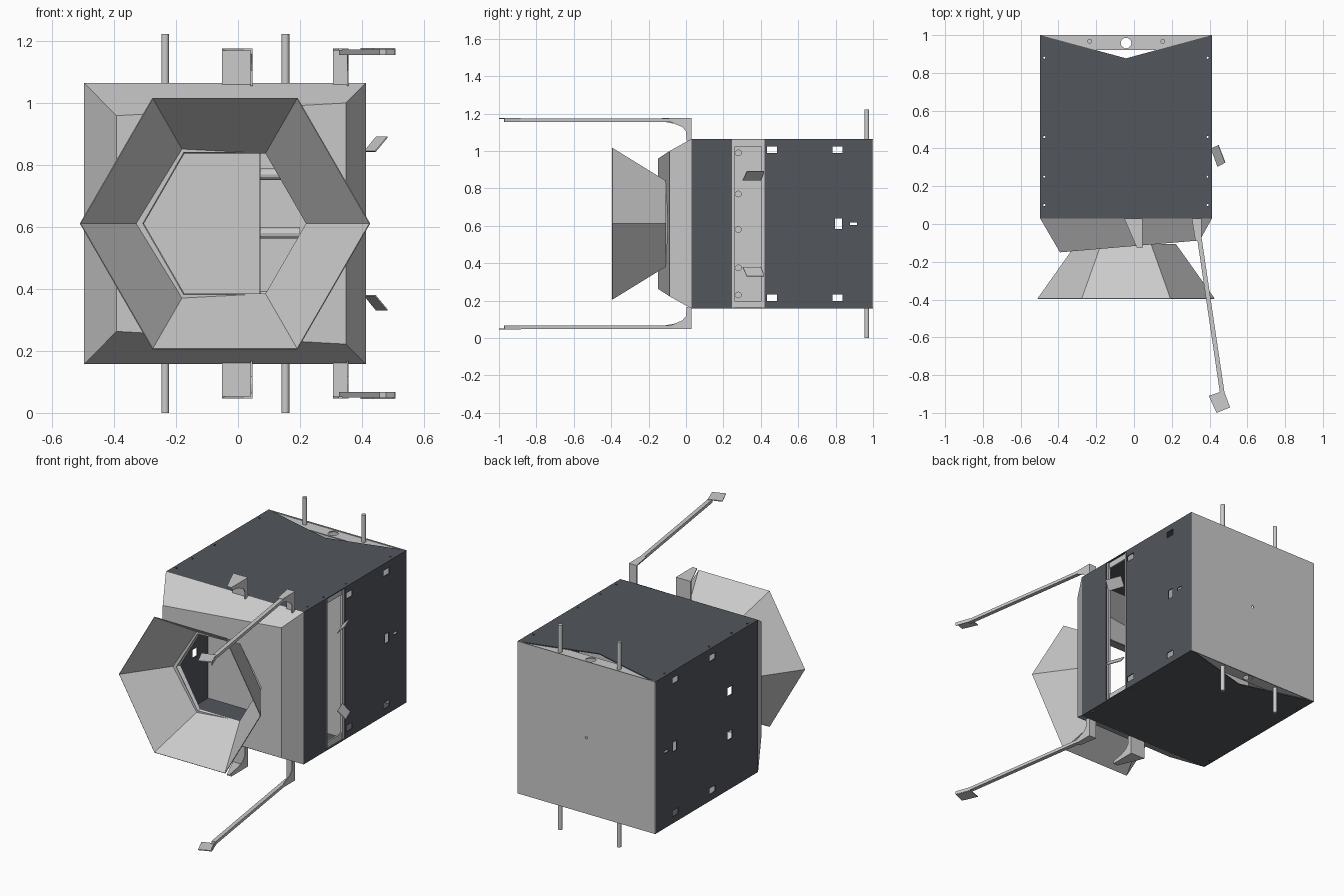
import bpy, bmesh
from math import cos, sin, pi
from mathutils import Vector

if "Cube" in bpy.data.objects:
    bpy.data.objects.remove(bpy.data.objects["Cube"])

MID = 0.611          # height of the horizontal symmetry plane
X0, X1, Y0, Y1, Z0, Z1 = -0.497, 0.413, 0.03, 1.0, 0.157, 1.065
CX = -0.042          # centre of body and cone

dark = bpy.data.materials.new("dark_panel")
dark.diffuse_color = (0.085, 0.095, 0.11, 1)
dark.use_nodes = True
dark.node_tree.nodes["Principled BSDF"].inputs["Base Color"].default_value = dark.diffuse_color


def mesh_obj(name, verts, faces, thick=0.0, mat=None, offset=0.0):
    me = bpy.data.meshes.new(name)
    me.from_pydata(verts, [], faces)
    bm = bmesh.new()
    bm.from_mesh(me)
    bmesh.ops.recalc_face_normals(bm, faces=bm.faces)
    bm.to_mesh(me)
    bm.free()
    ob = bpy.data.objects.new(name, me)
    bpy.context.collection.objects.link(ob)
    if mat:
        me.materials.append(mat)
    if thick:
        m = ob.modifiers.new("sheet", 'SOLIDIFY')
        m.thickness, m.offset = thick, offset
    return ob


def prism(name, pts, axis, a, b, mat=None):
    """Extrude a 2D outline along an axis from a to b."""
    n = len(pts)

    def place(p, t):
        q = list(p)
        q.insert(axis, t)
        return q
    verts = [place(p, a) for p in pts] + [place(p, b) for p in pts]
    faces = [list(range(n)), list(range(n, 2 * n))]
    faces += [[i, (i + 1) % n, n + (i + 1) % n, n + i] for i in range(n)]
    return mesh_obj(name, verts, faces, mat=mat)


def box(name, lo, hi, mat=None):
    return prism(name, [(lo[0], lo[1]), (hi[0], lo[1]), (hi[0], hi[1]), (lo[0], hi[1])],
                 2, lo[2], hi[2], mat)


def ngon(u, v, r, n):
    return [(u + r * cos(2 * pi * i / n), v + r * sin(2 * pi * i / n)) for i in range(n)]


def cut(ob, cutters):
    for c in cutters:
        c.hide_render = True
        c.hide_viewport = True
        m = ob.modifiers.new("cut", 'BOOLEAN')
        m.object, m.operation, m.solver = c, 'DIFFERENCE', 'EXACT'


def flip(ob, name):
    """Copy mirrored about the mid-height plane."""
    me = ob.data.copy()
    for v in me.vertices:
        v.co.z = 2 * MID - v.co.z
    me.flip_normals()
    c = ob.copy()
    c.data, c.name = me, name
    bpy.context.collection.objects.link(c)
    return c


def window(x, y, z, w, h):
    return box("window_cutter", (x - .03, y - w / 2, z - h / 2), (x + .03, y + w / 2, z + h / 2))


T = 0.005
# Top and bottom skins with notched rear edge and small fixing holes
outline = [(X0, Y0), (X1, Y0), (X1, Y1), (CX, 0.877), (X0, Y1)]
top = prism("top_panel", outline, 2, Z1 - T, Z1, dark)
holes = [prism("hole_cutter", ngon(x, y, 0.006, 8), 2, 0.1, 1.1)
         for x in (-0.475, 0.39) for y in (0.1, 0.25, 0.46, 0.88)]
cut(top, holes)
flip(top, "bottom_panel")

# Rear flanges with a central port, under the notches
flange = box("top_rear_flange", (X0 + T, 0.92, Z1 - 2 * T), (X1 - T, Y1 - T, Z1 - T))
cut(flange, [prism("port_cutter", ngon(CX, 0.958, 0.028, 20), 2, 0.1, 1.1)])
flip(flange, "bottom_rear_flange")

# Rear wall
back = box("back_panel", (X0, Y1 - T, Z0), (X1, Y1, Z1))
cut(back, [prism("back_hole_cutter", ngon(CX, MID, 0.008, 8), 1, 0.97, 1.03)])

# Side skins
left = box("left_panel", (X0, Y0, Z0 + T), (X0 + T, Y1 - T, Z1 - T), dark)
right_rear = box("right_rear_panel", (X1 - T, 0.42, Z0 + T), (X1, Y1 - T, Z1 - T), dark)
box("right_front_panel", (X1 - T, Y0, Z0 + T), (X1, 0.246, Z1 - T), dark)
for ob, x in ((left, X0), (right_rear, X1)):
    wins = [window(x, y, z, 0.055, 0.036) for y in (0.46, 0.81) for z in (0.215, 1.007)]
    wins += [window(x, 0.815, MID, 0.036, 0.055), window(x, 0.895, MID, 0.036, 0.014)]
    if x == X0:
        wins += [window(x, 0.295, z, 0.045, 0.05) for z in (0.48, 0.742)]
    cut(ob, wins)

# Side slot: rim, inner wall, divider and knobs
for z in (Z0 + T, Z1 - T - 0.035):
    box("slot_end_rim", (X1 - 0.02, 0.246, z), (X1 - 0.01, 0.42, z + 0.035))
box("slot_front_lip", (X1 - 0.02, 0.24, Z0 + T), (X1 - T, 0.262, Z1 - T))
box("slot_rear_lip", (X1 - 0.02, 0.405, Z0 + T), (X1 - T, 0.425, Z1 - T))
box("inner_wall", (X0 + T, 0.42, Z0 + T), (X1 - T, 0.425, Z1 - T))
box("divider", (0.068, 0.25, Z0 + T), (0.073, 0.42, Z1 - T))
for z in (0.23, 0.375, 0.58, 0.77, 0.99):
    prism("slot_knob", ngon(0.28, z, 0.018, 12), 0, 0.073, 0.2)

# Tilted slot tabs
tab = mesh_obj("upper_slot_tab", [(0.408, 0.40, 0.843), (0.443, 0.303, 0.843),
                                  (0.483, 0.325, 0.891), (0.447, 0.418, 0.891)],
               [(0, 1, 2, 3)], 0.004)
flip(tab, "lower_slot_tab")

# Tapered front hood with slanted face and hexagonal opening
rear = [(X0, Y0, Z0), (X1, Y0, Z0), (X1, Y0, Z1), (X0, Y0, Z1)]
front = [(-0.392, -0.15, 0.263), (0.348, -0.087, 0.222),
         (0.348, -0.087, 1.0), (-0.392, -0.15, 0.959)]
hood = mesh_obj("front_hood", rear + front,
                [(i, (i + 1) % 4, 4 + (i + 1) % 4, 4 + i) for i in range(4)] + [(4, 5, 6, 7)],
                T, offset=-1)
cut(hood, [prism("hood_hex_cutter", ngon(CX, MID, 0.265, 6), 1, -0.3, 0.02)])

# Hexagonal entry cone
ring = [(x, -0.395, z) for x, z in ngon(CX, MID, 0.467, 6)]
ring += [(x, -0.108, z) for x, z in ngon(CX, MID, 0.263, 6)]
mesh_obj("entry_cone", ring,
         [(i, (i + 1) % 6, 6 + (i + 1) % 6, 6 + i) for i in range(6)], 0.004)

# Vertical poles at the rear
for x in (-0.235, 0.153):
    pole = prism("rear_pole", ngon(x, 0.967, 0.0125, 16), 2, 0, 1.222)
    for p in pole.data.polygons:
        p.use_smooth = len(p.vertices) == 4


def bracket(name, xa, xb, nose_a, nose_b, y_nose):
    """Upright plate, tapered shelf and curved side gusset."""
    up = box(name + "_upright", (xa, 0.022, Z1 - 0.012), (xb, 0.03, 1.175))
    shelf = prism(name + "_shelf", [(xa, 0.03), (xb, 0.03), (nose_b, y_nose), (nose_a, y_nose)],
                  2, 1.169, 1.175)
    prof = [(0.03, 1.175), (y_nose, 1.175), (y_nose, 1.158), (-0.06, 1.145),
            (-0.02, 1.128), (0.0, 1.105), (0.003, 1.055), (0.03, 1.055)]
    side = prism(name + "_gusset", prof, 0, xb - 0.005, xb)
    for ob in (up, shelf, side):
        flip(ob, "lower_" + ob.name)


bracket("centre_bracket", -0.052, 0.046, 0.016, 0.046, -0.128)
bracket("arm_bracket", 0.306, 0.357, 0.325, 0.357, -0.09)

# Long arms reaching forward, each with a tip plate and small lip
a, b = Vector((0.338, -0.02)), Vector((0.468, -0.9))
n = Vector((b.y - a.y, a.x - b.x)).normalized() * 0.012
arm = prism("upper_arm", [a + n, b + n, b - n, a - n], 2, 1.155, 1.173)
tip_pts = [(0.396, -0.91), (0.474, -0.883), (0.507, -0.972), (0.437, -1.0)]
tip = prism("upper_arm_tip", tip_pts, 2, 1.172, 1.177)
lip = mesh_obj("upper_arm_tip_lip", [(*tip_pts[1], 1.175), (*tip_pts[2], 1.175),
                                     (*tip_pts[2], 1.155), (*tip_pts[1], 1.155)],
               [(0, 1, 2, 3)], 0.004, offset=0)
for ob in (arm, tip, lip):
    flip(ob, ob.name.replace("upper", "lower"))
